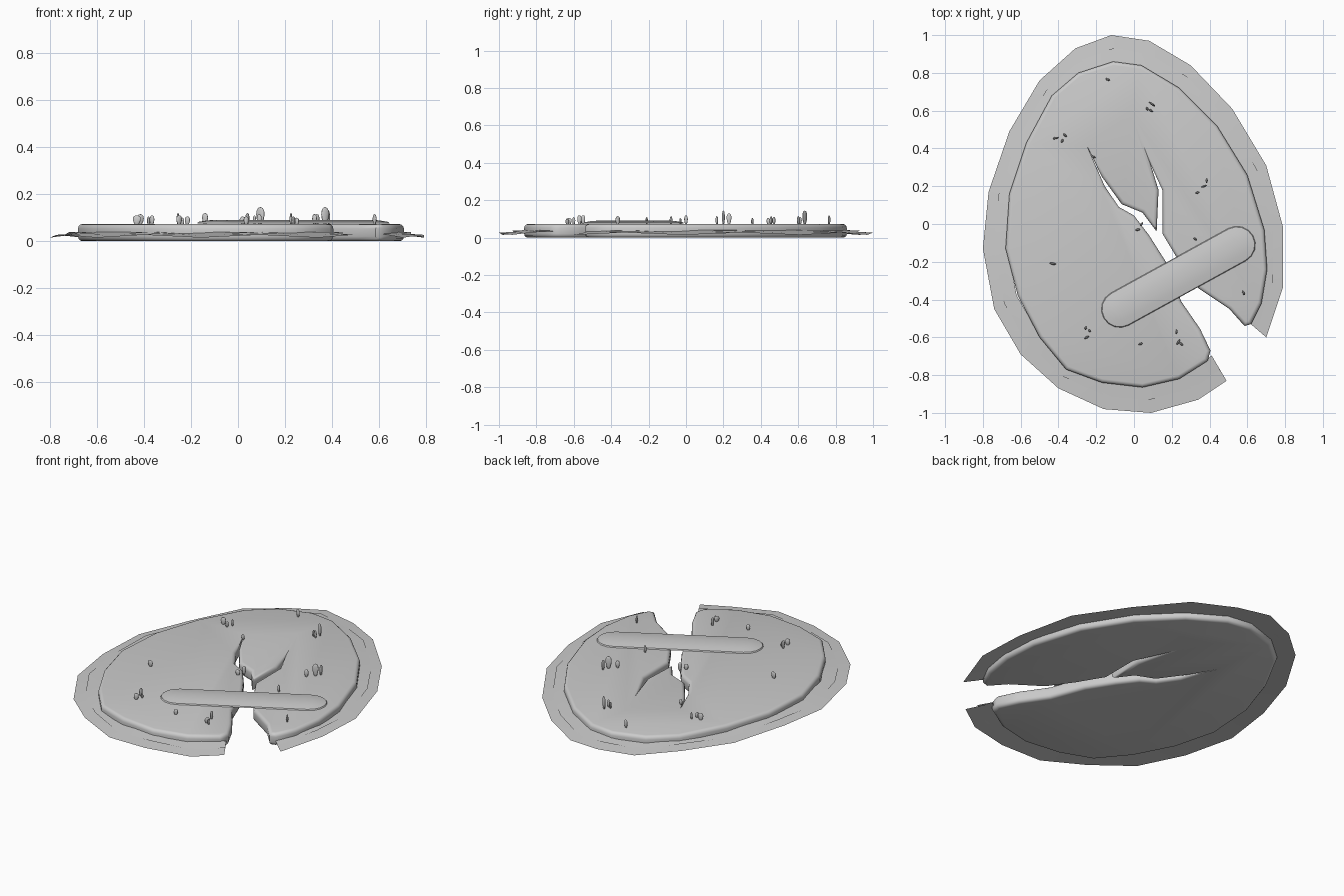
import bpy, bmesh, math
from mathutils import Matrix, Vector

if "Cube" in bpy.data.objects:
    bpy.data.objects.remove(bpy.data.objects["Cube"])


def add_object(name, bm, angle=35):
    mesh = bpy.data.meshes.new(name)
    bm.to_mesh(mesh)
    bm.free()
    ob = bpy.data.objects.new(name, mesh)
    bpy.context.collection.objects.link(ob)
    bpy.ops.object.select_all(action='DESELECT')
    ob.select_set(True)
    bpy.context.view_layer.objects.active = ob
    bpy.ops.object.shade_smooth_by_angle(angle=math.radians(angle))
    return ob


def prism(points, z0, z1):
    bm = bmesh.new()
    face = bm.faces.new([bm.verts.new((x, y, z0)) for x, y in points])
    ext = bmesh.ops.extrude_face_region(bm, geom=[face])
    top = [v for v in ext['geom'] if isinstance(v, bmesh.types.BMVert)]
    bmesh.ops.translate(bm, verts=top, vec=(0, 0, z1 - z0))
    bmesh.ops.recalc_face_normals(bm, faces=bm.faces[:])
    return bm


# Main slab: rounded outline with the forked crack running in from the edge
rim_right = [(-.11, .86), (.04, .84), (.24, .72), (.44, .52), (.60, .26), (.69, -.03),
             (.705, -.24), (.675, -.42), (.62, -.53), (.585, -.54)]
crack = [(.505, -.45), (.34, -.34), (.24, -.20), (.15, -.05), (.15, .18), (.09, .31),
         (.13, .18), (.12, -.04), (.045, .06), (-.065, .105), (-.17, .25), (-.257, .43),
         (-.155, .20), (-.08, .09), (0, .045), (.08, -.06), (.175, -.21), (.25, -.41),
         (.35, -.555), (.405, -.67)]
rim_left = [(.39, -.725), (.24, -.82), (.045, -.865), (-.17, -.84), (-.36, -.77), (-.50, -.60),
            (-.615, -.38), (-.68, -.13), (-.66, .16), (-.57, .43), (-.435, .68), (-.295, .80)]
slab = prism(rim_right + crack + rim_left, 0, .073)
flat_edges = [e for e in slab.edges if abs(e.verts[0].co.z - e.verts[1].co.z) < 1e-4]
bmesh.ops.bevel(slab, geom=flat_edges, offset=.02, segments=3, profile=.5,
                affect='EDGES', clamp_overlap=False)
add_object("cracked_slab", slab, 50)

# Thin pad skirts around the slab, open at the notch
skirt = [(.70, -.60), (.79, -.33), (.79, -.02), (.70, .31), (.52, .61), (.30, .84), (.08, .97),
         (-.12, 1.0), (-.31, .93), (-.50, .76), (-.66, .49), (-.77, .17), (-.80, -.13),
         (-.74, -.45), (-.60, -.69), (-.40, -.87), (-.16, -.98), (.09, -1.0), (.34, -.93),
         (.49, -.83)]


def sheet(name, scale, z_in, z_out, wave):
    bm = bmesh.new()
    rows = []
    for i, (x, y) in enumerate(skirt):
        z = z_out + (wave if i % 2 else -wave)
        rows.append((bm.verts.new((x * .84, y * .84, z_in)),
                     bm.verts.new((x * scale, y * scale, z))))
    for (a, b), (c, d) in zip(rows, rows[1:]):
        bm.faces.new((a, b, d, c))
    add_object(name, bm, 10)


sheet("outer_skirt", 1.0, .035, .021, .006)
sheet("inner_skirt", .93, .040, .031, .008)

# Domed plank lying over the crack: stacked stadium outlines
half, radius = .354, .098
bm = bmesh.new()
rings = []
for shrink, z in ((0, .076), (.004, .082), (.04, .088), (.075, .091)):
    r = radius - shrink
    ring = []
    for side, start in ((1, -90), (-1, 90)):
        for k in range(9):
            a = math.radians(start + k * 22.5)
            ring.append(bm.verts.new((side * half + r * math.cos(a), r * math.sin(a), z)))
    rings.append(ring)
for lo, hi in zip(rings, rings[1:]):
    n = len(lo)
    for i in range(n):
        bm.faces.new((lo[i], lo[(i + 1) % n], hi[(i + 1) % n], hi[i]))
bm.faces.new(rings[-1])
bm.faces.new(rings[0][::-1])
bmesh.ops.transform(bm, verts=bm.verts[:], matrix=Matrix.Translation((.235, -.28, 0))
                    @ Matrix.Rotation(math.radians(28.8), 4, 'Z'))
add_object("bridge_plank", bm)

# Small upright leaves scattered over the slab: x, y, top height, width, heading
leaves = [(-.14, .765, .12, .034, -20), (.095, .635, .145, .055, -35), (.07, .61, .11, .025, -60),
          (.09, .60, .115, .03, -30), (-.415, .455, .115, .04, 15), (-.365, .47, .11, .03, -40),
          (-.38, .44, .105, .025, 70), (-.215, .355, .105, .03, -20), (.385, .23, .13, .035, 90),
          (.37, .20, .145, .045, 20), (.335, .165, .115, .03, 25), (.02, -.03, .105, .035, 10),
          (.04, .0, .12, .03, 50), (.325, -.08, .115, .028, -30), (-.43, -.21, .11, .045, -10),
          (.58, -.365, .115, .035, -60), (-.255, -.55, .12, .03, 80), (-.25, -.60, .11, .035, 30),
          (-.235, -.565, .10, .02, -60), (.035, -.635, .105, .03, 20), (.225, -.57, .12, .03, 85),
          (.235, -.625, .105, .04, 60), (.25, -.635, .10, .03, -45)]
for i, (x, y, top, width, heading) in enumerate(leaves):
    bm = bmesh.new()
    bmesh.ops.create_uvsphere(bm, u_segments=10, v_segments=7, radius=.5)
    for v in bm.verts:
        taper = .75 + .5 * v.co.z
        v.co = Vector((v.co.x * width * taper, v.co.y * .012, v.co.z * (top - .066)))
    bmesh.ops.transform(bm, verts=bm.verts[:],
                        matrix=Matrix.Translation((x, y, (top + .066) / 2))
                        @ Matrix.Rotation(math.radians(heading), 4, 'Z'))
    add_object(f"leaf_{i + 1}", bm, 60)
